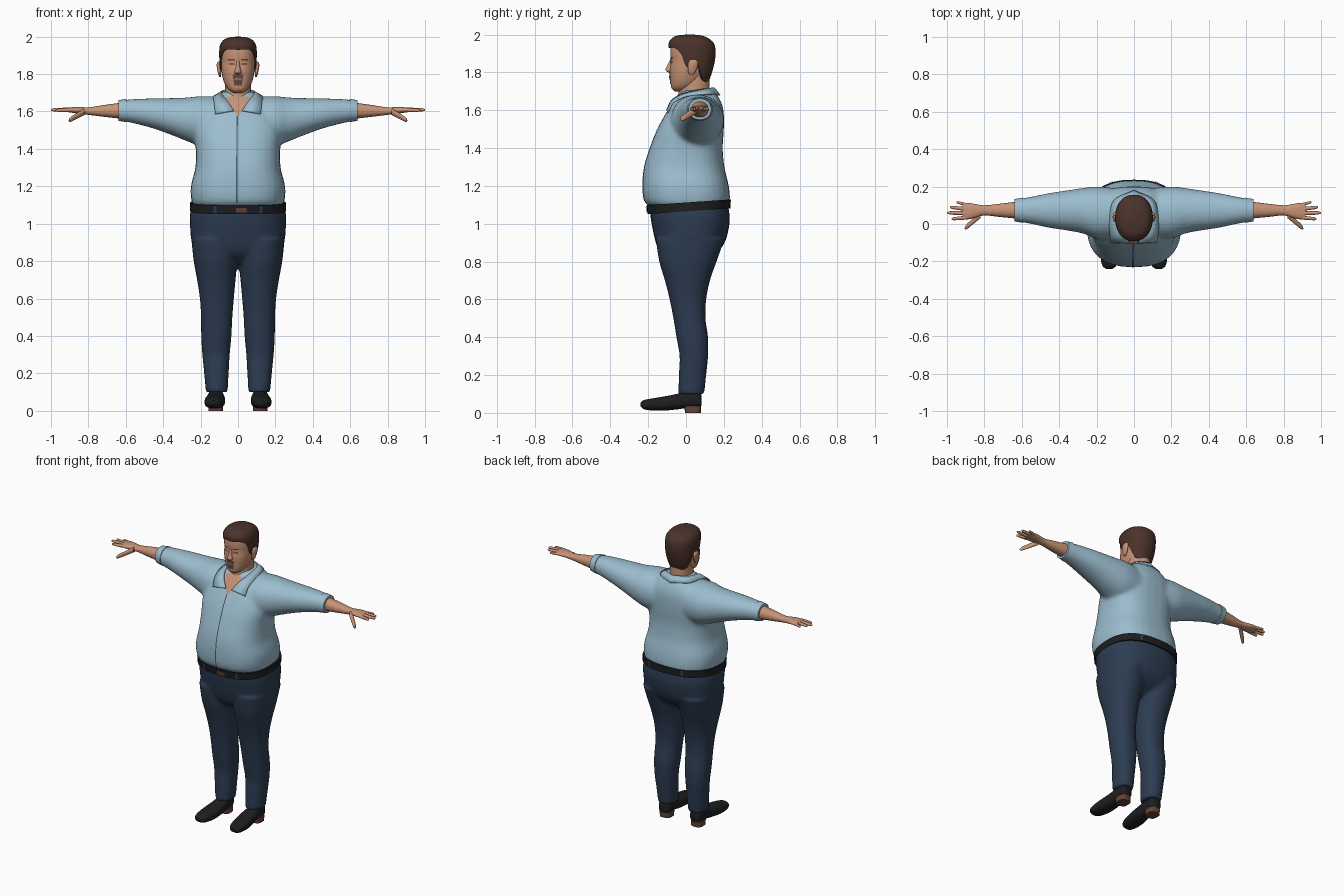
import bpy, bmesh
from math import cos, sin, pi, degrees, copysign
from mathutils import Vector

if "Cube" in bpy.data.objects:
    bpy.data.objects.remove(bpy.data.objects["Cube"])


def material(name, r, g, b):
    mat = bpy.data.materials.new(name)
    mat.use_nodes = True
    mat.diffuse_color = (r, g, b, 1)
    shader = mat.node_tree.nodes["Principled BSDF"]
    shader.inputs["Base Color"].default_value = (r, g, b, 1)
    shader.inputs["Roughness"].default_value = 0.8
    return mat


skin = material("skin", .57, .29, .18)
shirt_blue = material("shirt blue", .33, .51, .62)
navy = material("trouser navy", .026, .046, .085)
leather = material("black leather", .012, .013, .014)
hair_brown = material("hair brown", .07, .032, .024)
heel_brown = material("heel brown", .13, .055, .04)
seam_blue = material("seam blue", .06, .10, .14)
eye_shade = material("eye shade", .2, .1, .07)
beard_brown = material("beard brown", .13, .065, .045)
lip = material("lip", .36, .15, .11)


def sample(keys, t):
    """Smoothly interpolate rows of numbers whose first entry is the position."""
    i = 0
    while i < len(keys) - 2 and t > keys[i + 1][0]:
        i += 1
    a, b = keys[i], keys[i + 1]
    before, after = keys[max(i - 1, 0)], keys[min(i + 2, len(keys) - 1)]
    span = b[0] - a[0]
    s = min(max((t - a[0]) / span, 0), 1)
    row = []
    for p, q, r, w in zip(before[1:], a[1:], b[1:], after[1:]):
        m0 = (r - p) / (b[0] - before[0]) * span
        m1 = (w - q) / (after[0] - a[0]) * span
        row.append(q + s * m0 + s * s * (3 * (r - q) - 2 * m0 - m1)
                   + s ** 3 * (2 * (q - r) + m0 + m1))
    return row


def section(keys, t, angle, power):
    """Point on a rounded cross-section; angle 0 faces the low second axis."""
    u0, u1, v0, v1 = sample(keys, t)
    bend = lambda c: copysign(abs(c) ** (2 / power), c)
    return ((u0 + u1) / 2 + (u1 - u0) / 2 * bend(sin(angle)),
            (v0 + v1) / 2 - (v1 - v0) / 2 * bend(cos(angle)))


def skin_rings(bm, rings, closed=True, caps=True):
    rows = [[bm.verts.new(p) for p in ring] for ring in rings]
    count = len(rows[0])
    for low, high in zip(rows, rows[1:]):
        for j in range(count if closed else count - 1):
            k = (j + 1) % count
            bm.faces.new((low[j], low[k], high[k], high[j]))
    if caps:
        bm.faces.new(rows[0])
        bm.faces.new(rows[-1])


def loft(bm, keys, axis="Z", power=2.2, sides=32, steps=4):
    place = {"Z": lambda t, u, v: (u, v, t),
             "X": lambda t, u, v: (t, u, v),
             "Y": lambda t, u, v: (u, t, v)}[axis]
    stops = [a[0] + (b[0] - a[0]) * s / steps for a, b in zip(keys, keys[1:])
             for s in range(steps)] + [keys[-1][0]]
    skin_rings(bm, [[place(t, *section(keys, t, 2 * pi * j / sides, power))
                     for j in range(sides)] for t in stops])


def finish(name, bm, mat, mirror=False, fuse=0, thick=0):
    bmesh.ops.recalc_face_normals(bm, faces=bm.faces)
    mesh = bpy.data.meshes.new(name)
    bm.to_mesh(mesh)
    bm.free()
    obj = bpy.data.objects.new(name, mesh)
    bpy.context.collection.objects.link(obj)
    mesh.materials.append(mat)
    bpy.ops.object.select_all(action="DESELECT")
    obj.select_set(True)
    bpy.context.view_layer.objects.active = obj
    bpy.ops.object.shade_smooth_by_angle(angle=pi / 4)
    if mirror:
        obj.modifiers.new("mirror", "MIRROR")
    if thick:
        obj.modifiers.new("thickness", "SOLIDIFY").thickness = thick
    if fuse:
        remesh = obj.modifiers.new("fuse", "REMESH")
        remesh.mode = "VOXEL"
        remesh.voxel_size = fuse
        remesh.use_smooth_shade = True
        smooth = obj.modifiers.new("soften", "SMOOTH")
        smooth.factor, smooth.iterations = 0.5, 8
    return obj


def solid(name, mat, *lofts, **options):
    bm = bmesh.new()
    for keys, axis, power in lofts:
        loft(bm, keys, axis, power)
    return finish(name, bm, mat, **options)


def drape(name, target, mat, low, high, offset=.003, mirror=False, back=False, rows=10):
    """Thin plate laid on a surface; low and high are (x start, x end, z)."""
    bpy.context.view_layer.update()
    graph = bpy.context.evaluated_depsgraph_get()
    side = 1 if back else -1
    y, rings = 0, []
    for i in range(rows + 1):
        x0, x1, z = [a + (b - a) * i / rows for a, b in zip(low, high)]
        ring = []
        for j in range(9):
            x = x0 + (x1 - x0) * j / 8
            hit, spot, _, _ = target.ray_cast(Vector((x, side, z)), Vector((0, -side, 0)), depsgraph=graph)
            y = spot.y if hit else y
            ring.append((x, y + side * offset, z))
        rings.append(ring)
    bm = bmesh.new()
    skin_rings(bm, rings, closed=False, caps=False)
    return finish(name, bm, mat, mirror=mirror)


def even(*rows):
    return [(z, -x, x, front, back) for z, x, front, back in rows]


# Shirt: torso and sleeves fused
torso = even((1.09, .235, -.195, .21), (1.12, .249, -.222, .231), (1.2, .252, -.231, .226),
             (1.3, .228, -.222, .203), (1.4, .226, -.192, .194), (1.5, .235, -.152, .2),
             (1.6, .2, -.097, .198), (1.66, .145, -.055, .178), (1.705, .085, -.02, .145))
sleeve = [(.08, -.08, .19, 1.4, 1.68), (.2, -.078, .2, 1.415, 1.682), (.27, -.052, .193, 1.44, 1.675),
          (.35, -.036, .181, 1.472, 1.672), (.45, -.021, .166, 1.508, 1.67),
          (.55, 0, .146, 1.535, 1.667), (.625, .014, .134, 1.55, 1.66)]
shirt = solid("shirt", shirt_blue, (torso, "Z", 2.5), (sleeve, "X", 2.1), mirror=True, fuse=.011)
solid("sleeve_cuffs", shirt_blue, ([(.595, .006, .141, 1.543, 1.667), (.638, .014, .133, 1.55, 1.661)],
                                   "X", 2.1), mirror=True)
drape("front_placket_seam", shirt, seam_blue, (-.011, -.004, 1.11), (-.008, -.001, 1.575), rows=40)
drape("open_neck", shirt, skin, (-.004, .004, 1.575), (-.064, .064, 1.68), offset=.004)

# Collar: folded band from the leaf point round to the nape
top_edge = [(0, .022, -.104, 1.605), (1, .058, -.072, 1.66), (2, .086, 0, 1.695),
            (3, .08, .1, 1.715), (4, 0, .15, 1.72)]
low_edge = [(0, .122, -.1, 1.588), (1, .128, -.068, 1.645), (2, .132, .01, 1.68),
            (3, .11, .125, 1.688), (4, 0, .182, 1.682)]
bm = bmesh.new()
skin_rings(bm, [[sample(edge, i / 6) for i in range(25)] for edge in (top_edge, low_edge)],
           closed=False, caps=False)
finish("collar", bm, shirt_blue, mirror=True, thick=.008)

# Trousers: hips and legs fused
hips = even((.79, .1, -.08, .08), (.84, .2, -.135, .155), (.9, .246, -.16, .205),
            (1, .257, -.182, .23), (1.05, .257, -.189, .23), (1.1, .246, -.19, .222))
leg = [(.1, .055, .172, -.041, .097), (.2, .05, .181, -.038, .107), (.3, .044, .191, -.034, .117),
       (.4, .035, .197, -.051, .117), (.5, .03, .198, -.067, .103), (.6, .022, .204, -.087, .107),
       (.7, .013, .219, -.112, .127), (.8, .004, .237, -.142, .162), (.92, .003, .25, -.16, .205)]
solid("trousers", navy, (hips, "Z", 2.4), (leg, "Z", 2.2), mirror=True, fuse=.01)

# Belt, tilted down to the front, with loops and buckle
belt = solid("belt", leather, (even((1.065, .256, -.203, .235), (1.112, .256, -.21, .237)), "Z", 2.5))
for vert in belt.data.vertices:
    vert.co.z += .07 * vert.co.y
for rear in (False, True):
    tilt = .017 if rear else -.013
    drape("back_belt_loops" if rear else "front_belt_loops", belt, navy, (.115, .132, 1.068 + tilt),
          (.115, .132, 1.108 + tilt), mirror=True, back=rear)
drape("belt_buckle", belt, heel_brown, (-.012, .045, 1.06), (-.012, .045, 1.085), offset=.005)

# Forearms, palms and fingers
forearm = [(.6, .025, .125, 1.557, 1.65), (.64, .03, .118, 1.563, 1.645), (.72, .038, .108, 1.572, 1.634),
           (.8, .046, .1, 1.582, 1.622), (.84, .036, .105, 1.587, 1.624), (.88, .026, .112, 1.592, 1.624),
           (.918, .024, .11, 1.598, 1.618)]


def finger(root, tip, radius):
    rows = []
    for f, scale in ((0, 1.1), (.5, 1), (.85, .85), (.96, .55), (1, .15)):
        x, y, z = Vector(root).lerp(Vector(tip), f)
        r = radius * scale
        rows.append((x, y - r, y + r, z - r, z + r))
    return rows, "X", 2


fingers = [finger((.9, .034, 1.608), (.975, .027, 1.606), .0095),
           finger((.9, .057, 1.61), (1, .06, 1.609), .01),
           finger((.9, .08, 1.61), (.985, .09, 1.609), .0095),
           finger((.89, .102, 1.607), (.95, .117, 1.606), .008),
           finger((.82, .05, 1.6), (.905, -.024, 1.552), .016)]
solid("forearms_and_hands", skin, (forearm, "X", 2.2), *fingers, mirror=True)

# Neck and head
solid("neck", skin, (even((1.58, .075, -.05, .13), (1.68, .07, -.042, .126), (1.79, .068, -.02, .122)), "Z", 2))
face = even((1.7, .025, -.06, 0), (1.715, .048, -.076, .04), (1.74, .067, -.081, .07), (1.78, .082, -.084, .1),
            (1.82, .089, -.085, .12), (1.86, .092, -.08, .135), (1.9, .093, -.083, .14),
            (1.95, .085, -.075, .13), (1.985, .05, -.04, .09))
head = solid("head", skin, (face, "Z", 2.2))
solid("nose", skin, (even((1.798, .01, -.09, -.07), (1.806, .02, -.104, -.06), (1.815, .018, -.109, -.06),
                          (1.84, .011, -.097, -.06), (1.87, .008, -.083, -.06)), "Z", 2))
ear = [(.785, .092, .1, .02, .035), (.8, .09, .106, .012, .048), (.835, .09, .113, .01, .062),
       (.858, .09, .113, .015, .062), (.868, .094, .106, .025, .052)]
solid("ears", skin, ([(1 + row[0], *row[1:]) for row in ear], "Z", 2), mirror=True)
drape("eyes", head, eye_shade, (.02, .048, 1.848), (.02, .048, 1.859), mirror=True)
drape("eyebrows", head, beard_brown, (.016, .054, 1.873), (.018, .052, 1.88), mirror=True)
drape("goatee", head, beard_brown, (-.02, .02, 1.738), (-.029, .029, 1.797))
drape("mouth", head, lip, (-.018, .018, 1.768), (-.018, .018, 1.78), offset=.005)

# Hair: shell from the hairline up to the crown
crown = even((1.74, .07, -.03, .115), (1.78, .086, -.06, .131), (1.83, .097, -.08, .146), (1.88, .1, -.085, .155),
             (1.93, .1, -.091, .155), (1.96, .094, -.09, .143), (1.985, .074, -.068, .11),
             (1.996, .046, -.04, .077), (2, .012, .005, .035))
hairline = [(0, 1.93), (40, 1.93), (55, 1.915), (66, 1.88), (73, 1.835), (88, 1.83),
            (98, 1.86), (110, 1.81), (125, 1.76), (180, 1.745)]
rings = []
for i in range(26):
    rise, ring = max(i - 1, 0) / 24, []
    for j in range(72):
        angle = 2 * pi * j / 72
        bottom = sample(hairline, degrees(min(angle, 2 * pi - angle)))[0]
        z = 2 - (2 - bottom) * (1 - rise) ** 2
        x, y = section(crown, z, angle, 2.2)
        tuck = .85 if i == 0 else 1
        ring.append((x * tuck, .03 + (y - .03) * tuck, z))
    rings.append(ring)
bm = bmesh.new()
skin_rings(bm, rings)
finish("hair", bm, hair_brown)

# Ankles, shoes and heels
solid("ankles", skin, ([(.07, .085, .152, .005, .075), (.14, .082, .15, 0, .078)], "Z", 2), mirror=True)
shoe = [(-.24, .115, .15, .034, .054), (-.225, .096, .168, .02, .067), (-.18, .079, .178, .013, .076),
        (-.12, .07, .178, .012, .086), (-.05, .07, .168, .018, .1), (0, .075, .162, .025, .111),
        (.05, .077, .16, .026, .114), (.075, .083, .154, .028, .108), (.083, .1, .138, .04, .09)]
solid("shoes", leather, (shoe, "Y", 2.5), mirror=True)
solid("shoe_heels", heel_brown, ([(0, .08, .158, -.005, .078), (.036, .08, .158, -.01, .08)], "Z", 3), mirror=True)
